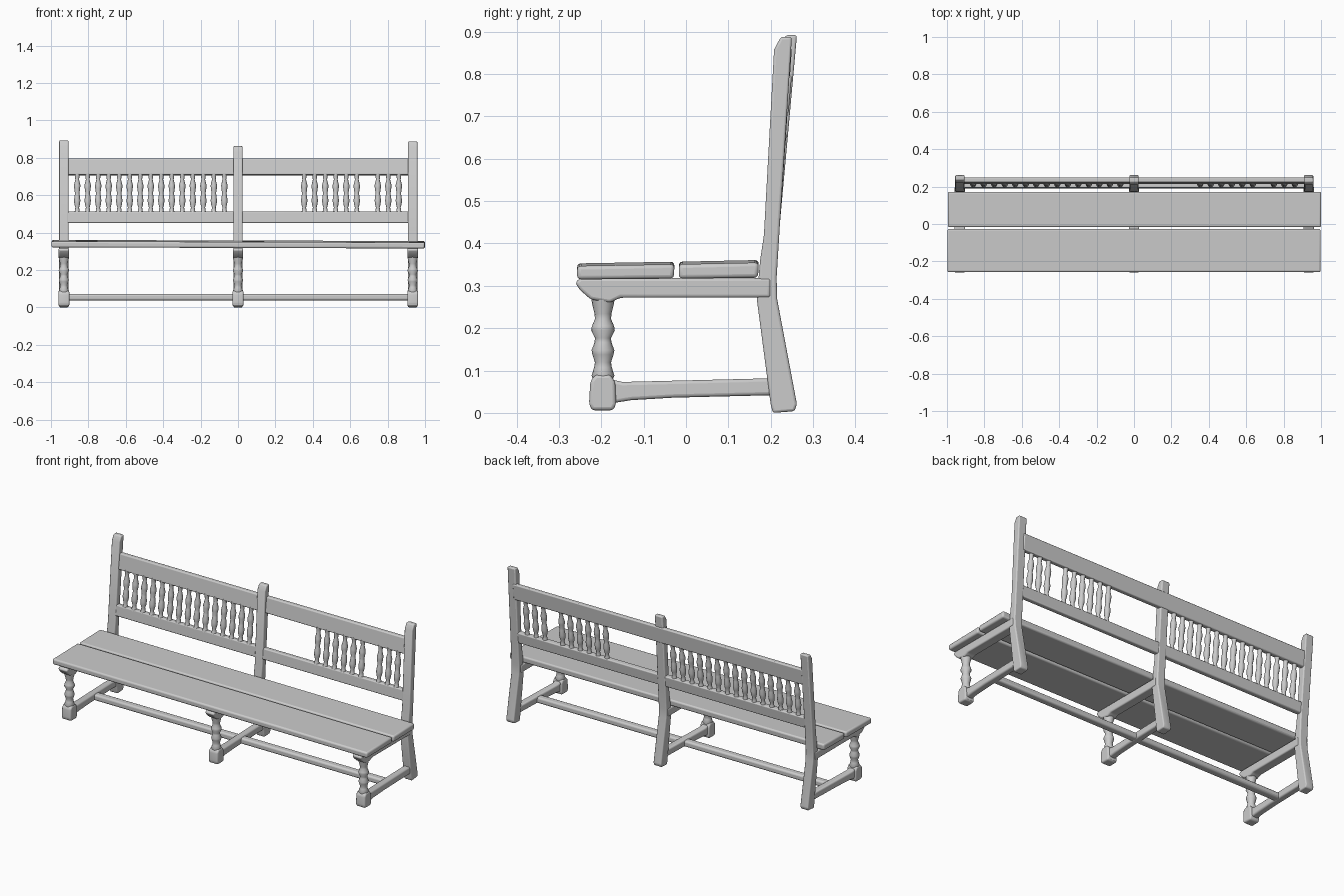
import bpy, bmesh, math
from mathutils import Vector

if "Cube" in bpy.data.objects:
    bpy.data.objects.remove(bpy.data.objects["Cube"])


def finish(name, bm, bevel=0.0, segs=3, angle=40):
    bmesh.ops.recalc_face_normals(bm, faces=bm.faces[:])
    me = bpy.data.meshes.new(name)
    bm.to_mesh(me)
    bm.free()
    ob = bpy.data.objects.new(name, me)
    bpy.context.collection.objects.link(ob)
    bpy.context.view_layer.objects.active = ob
    ob.select_set(True)
    if bevel:
        m = ob.modifiers.new("Rounded edges", 'BEVEL')
        m.width, m.segments = bevel, segs
        m.limit_method, m.angle_limit = 'ANGLE', math.radians(25)
    bpy.ops.object.shade_smooth_by_angle(angle=math.radians(angle))
    ob.select_set(False)
    return ob


def side_profile(name, pts, x0, x1, bevel):
    """Extrude a (y, z) outline from x0 to x1."""
    bm = bmesh.new()
    f = bm.faces.new([bm.verts.new((x0, y, z)) for y, z in pts])
    r = bmesh.ops.extrude_face_region(bm, geom=[f])
    vs = [v for v in r['geom'] if isinstance(v, bmesh.types.BMVert)]
    bmesh.ops.translate(bm, verts=vs, vec=(x1 - x0, 0, 0))
    return finish(name, bm, bevel)


def turned(name, profile, base, top, sides=16):
    """Revolve (radius, 0..1 height) pairs along the line base-top."""
    a, b = Vector(base), Vector(top)
    bm = bmesh.new()
    rings = []
    for r, t in profile:
        c = a.lerp(b, t)
        rings.append([bm.verts.new(c + Vector((r * math.cos(k * math.tau / sides),
                                               r * math.sin(k * math.tau / sides), 0)))
                      for k in range(sides)])
    for lo, hi in zip(rings, rings[1:]):
        for k in range(sides):
            n = (k + 1) % sides
            bm.faces.new((lo[k], lo[n], hi[n], hi[k]))
    bm.faces.new(rings[0][::-1])
    bm.faces.new(rings[-1])
    return finish(name, bm, angle=60)


LEG = [(0.020, 0), (0.027, .09), (0.021, .18), (0.019, .24), (0.025, .33), (0.027, .38),
       (0.020, .47), (0.019, .52), (0.028, .61), (0.026, .66), (0.019, .74),
       (0.020, .80), (0.026, .92), (0.028, 1)]
SPINDLE = [(0.015, 0), (0.012, .08), (0.010, .14), (0.015, .22), (0.017, .32), (0.013, .46),
           (0.012, .5), (0.016, .62), (0.017, .7), (0.010, .84), (0.012, .92), (0.015, 1)]

# Three frames: back post, seat bearer, stretcher, front leg and foot
for label, x, top in (("left", -0.931, 0.892), ("centre", 0.0, 0.862), ("right", 0.934, 0.888)):
    back = 0.262 if label == "left" else 0.25
    side_profile(label + "_back_post", [
        (0.205, 0.0), (0.256, 0.004), (0.262, 0.02), (0.215, 0.27), (0.214, 0.32),
        (0.222, 0.45), (back, top), (back - 0.026, top), (back - 0.042, top - 0.03),
        (0.184, 0.42), (0.175, 0.36), (0.167, 0.27), (0.192, 0.08), (0.200, 0.02)],
        x - 0.025, x + 0.025, 0.006)
    side_profile(label + "_seat_bearer", [
        (0.20, 0.272), (0.20, 0.318), (-0.25, 0.318), (-0.262, 0.308), (-0.25, 0.290),
        (-0.225, 0.268), (-0.18, 0.260), (-0.155, 0.272)], x - 0.028, x + 0.028, 0.007)
    side_profile(label + "_stretcher", [
        (-0.18, 0.022), (-0.13, 0.030), (-0.03, 0.036), (0.215, 0.042),
        (0.215, 0.082), (-0.15, 0.073), (-0.18, 0.080)], x - 0.020, x + 0.020, 0.008)
    turned(label + "_front_leg", LEG, (x, -0.196, 0.07), (x, -0.196, 0.275))
    side_profile(label + "_front_foot", [
        (-0.222, 0.006), (-0.172, 0.006), (-0.165, 0.02), (-0.167, 0.072),
        (-0.178, 0.09), (-0.214, 0.09), (-0.226, 0.075), (-0.229, 0.02)],
        x - 0.029, x + 0.029, 0.009)

# Long stretcher joining the frames near the floor
side_profile("long_stretcher", [(0.0, 0.038), (0.042, 0.038), (0.042, 0.072), (0.0, 0.072)],
             -0.93, 0.93, 0.010)

# Two seat planks, the whole seat dipping slightly to the right
front = side_profile("front_seat_plank", [(-0.257, 0.318), (-0.029, 0.320), (-0.027, 0.354),
                                          (-0.257, 0.350)], -0.999, 0.997, 0.009)
rear = side_profile("rear_seat_plank", [(-0.017, 0.320), (0.170, 0.322), (0.172, 0.358),
                                        (-0.017, 0.354)], -0.996, 0.999, 0.009)
for plank in (front, rear):
    plank.rotation_euler.y = 0.003

# Back rails, leaning with the posts
side_profile("lower_back_rail", [(0.188, 0.452), (0.218, 0.450), (0.225, 0.512), (0.194, 0.514)],
             -0.925, 0.925, 0.006)
side_profile("top_back_rail", [(0.212, 0.709), (0.242, 0.706), (0.250, 0.797), (0.224, 0.797)],
             -0.925, 0.925, 0.006)

# Turned spindles: full row on the left, seven missing on the right
for side in (-1, 1):
    for i in range(15):
        if side == 1 and i in (0, 1, 2, 3, 4, 8 + 3):
            continue
        x = side * (0.073 + i * 0.0562)
        turned("back_spindle", SPINDLE, (x, 0.207, 0.505), (x, 0.226, 0.717), 12)
